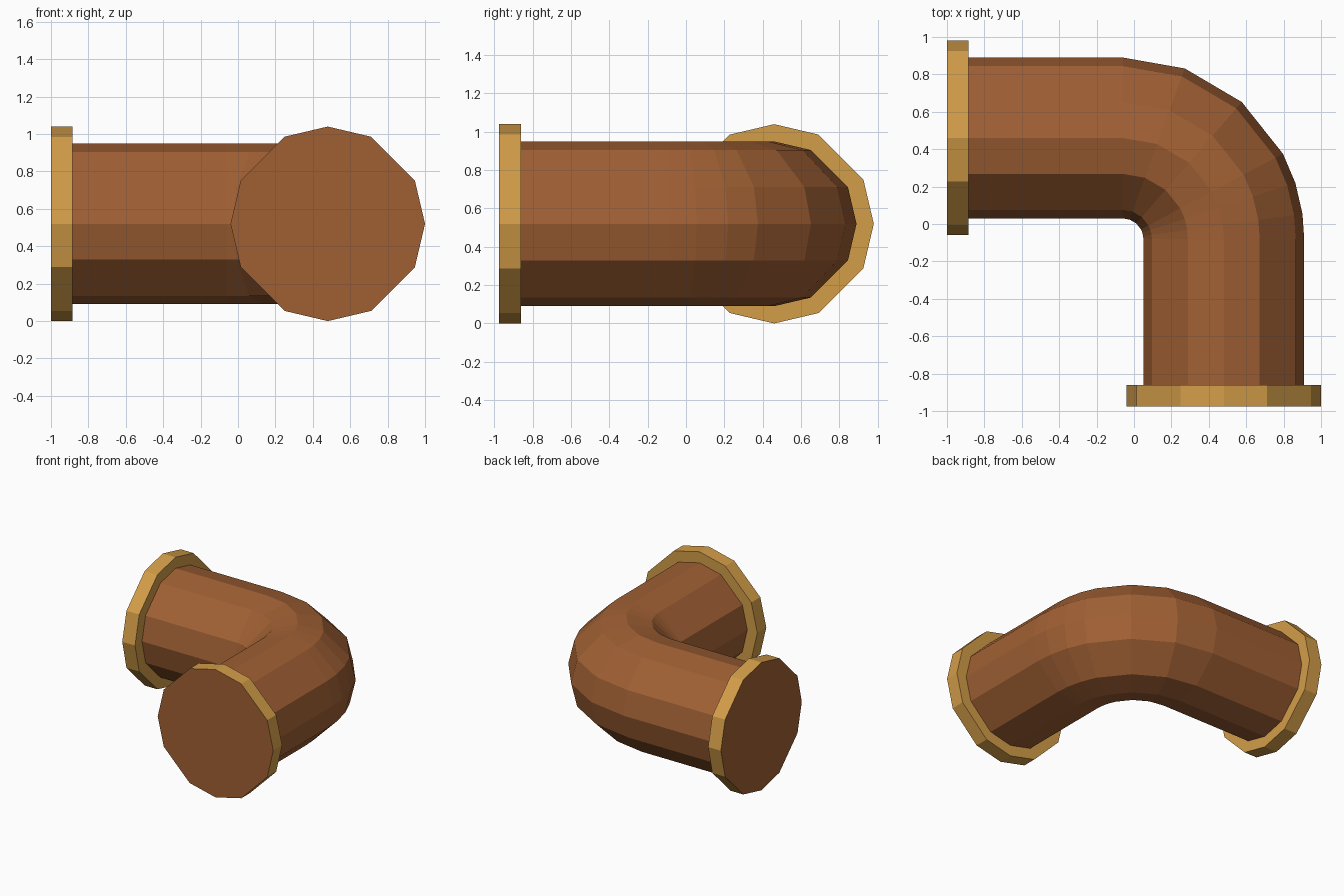
import bpy, bmesh, math
from mathutils import Vector

if "Cube" in bpy.data.objects:
    bpy.data.objects.remove(bpy.data.objects["Cube"])


def material(name, rgb):
    m = bpy.data.materials.new(name)
    m.diffuse_color = (*rgb, 1)
    m.use_nodes = True
    m.node_tree.nodes["Principled BSDF"].inputs["Base Color"].default_value = m.diffuse_color
    return m


copper = material("copper brown", (0.352, 0.117, 0.034))
brass = material("brass gold", (0.650, 0.337, 0.066))

# Twelve-sided cross-section with slightly uneven spacing
ANGLES = [math.radians(q + a) for q in (0, 90, 180, 270) for a in (0, 26.5, 63.5)]
AXIS_Z = 0.52
BEND = Vector((-0.06, -0.08, 0))   # centre of the bend
BEND_R = 0.54


def ring(centre, out, radius):
    """Cross-section loop around centre; out is the horizontal direction."""
    return [centre + out * radius * math.cos(a) + Vector((0, 0, radius * math.sin(a)))
            for a in ANGLES]


def loft(name, rings, side_mat, cap_mats):
    bm = bmesh.new()
    loops = [[bm.verts.new(p) for p in r] for r in rings]
    n = len(ANGLES)
    for a, b in zip(loops, loops[1:]):
        for i in range(n):
            bm.faces.new((a[i], a[(i + 1) % n], b[(i + 1) % n], b[i]))
    for loop, idx in zip((loops[0], loops[-1]), cap_mats):
        bm.faces.new(loop).material_index = idx
    bmesh.ops.recalc_face_normals(bm, faces=bm.faces)
    me = bpy.data.meshes.new(name)
    bm.to_mesh(me)
    bm.free()
    for m in (side_mat, copper if side_mat is brass else brass):
        me.materials.append(m)
    ob = bpy.data.objects.new(name, me)
    bpy.context.collection.objects.link(ob)
    return ob


X, Y = Vector((1, 0, 0)), Vector((0, 1, 0))

# Elbow pipe: straight leg, bend, straight leg
rings = [ring(Vector((-0.94, 0.46, AXIS_Z)), Y, 0.43)]
for deg in (0, 20, 41, 62, 72, 82, 90):
    t = math.radians(deg)
    out = Vector((math.sin(t), math.cos(t), 0))
    rings.append(ring(BEND + out * BEND_R + Vector((0, 0, AXIS_Z)), out, 0.43))
rings.append(ring(Vector((0.48, -0.92, AXIS_Z)), X, 0.43))
loft("elbow_pipe", rings, copper, (0, 0))

# Flanges: brass collars with copper closing discs on the outer ends
loft("left_flange",
     [ring(Vector((x, 0.46, AXIS_Z)), Y, 0.52) for x in (-1.0, -0.885)], brass, (1, 0))
loft("front_flange",
     [ring(Vector((0.48, y, AXIS_Z)), X, 0.52) for y in (-0.975, -0.86)], brass, (1, 0))
